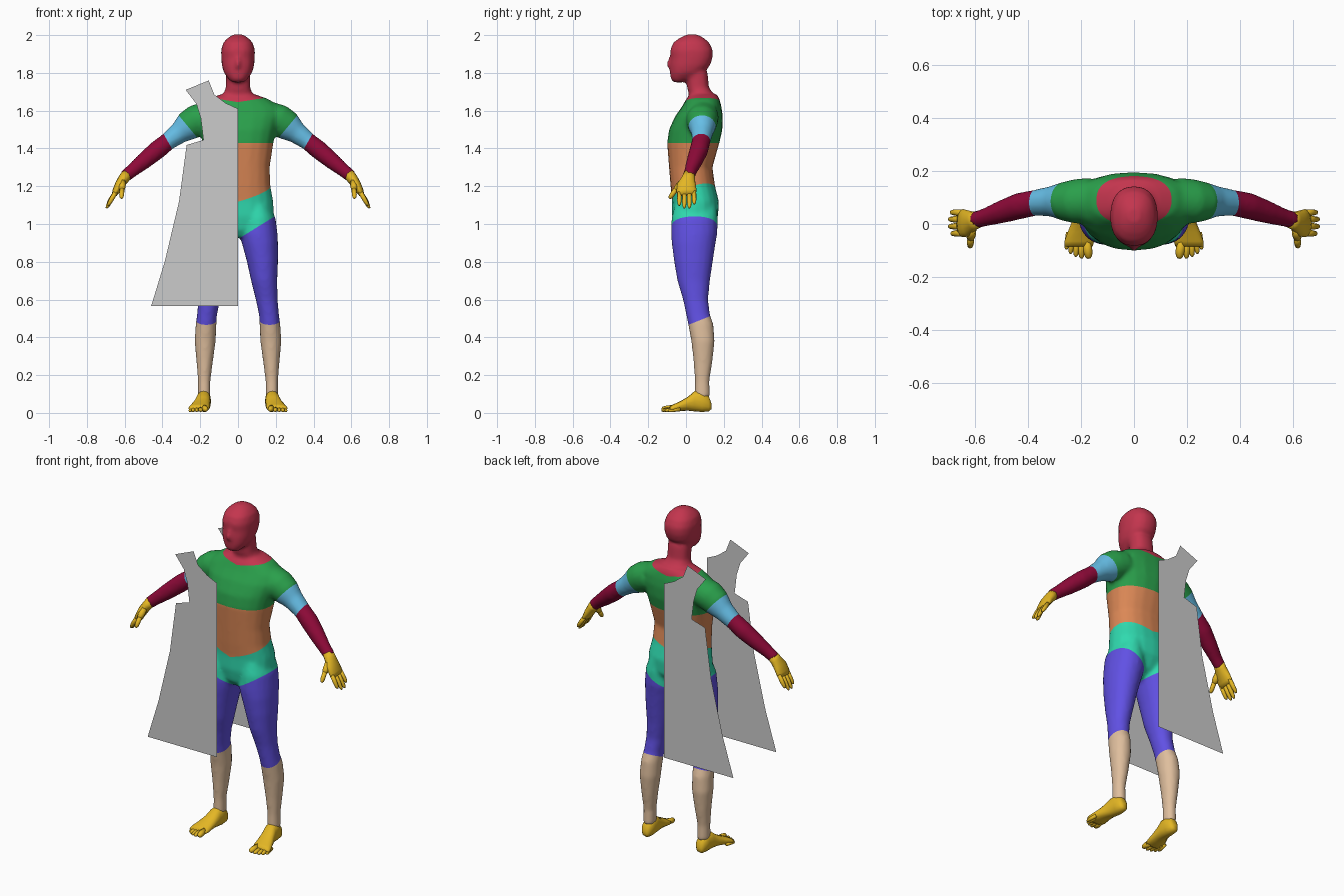
import bpy, bmesh, math
from mathutils import Vector as V

if "Cube" in bpy.data.objects:
    bpy.data.objects.remove(bpy.data.objects["Cube"])

X, Y, Z = V((1, 0, 0)), V((0, 1, 0)), V((0, 0, 1))


def material(name, rgb):
    m = bpy.data.materials.new(name)
    m.diffuse_color = [c ** 2.2 for c in rgb] + [1]
    m.use_nodes = True
    m.node_tree.nodes["Principled BSDF"].inputs["Base Color"].default_value = m.diffuse_color
    return m


COLOURS = {"red": (.76, .22, .31), "green": (.18, .62, .3), "orange": (.86, .53, .34),
           "teal": (.2, .85, .68), "purple": (.38, .32, .89), "beige": (.87, .74, .61),
           "blue": (.4, .74, .9), "maroon": (.55, .07, .23), "yellow": (.89, .71, .16)}
MATS = {k: material(k, c) for k, c in COLOURS.items()}
ORDER = list(COLOURS)


def make(name, bm, mats=()):
    me = bpy.data.meshes.new(name)
    bm.to_mesh(me)
    bm.free()
    for m in mats:
        me.materials.append(MATS[m])
    ob = bpy.data.objects.new(name, me)
    bpy.context.collection.objects.link(ob)
    return ob


def loft(bm, sections, n=20):
    """Closed skin over sections (centre, axis u, axis v, radius a, radius b, exponent)."""
    rings = []
    for c, u, v, a, b, e in sections:
        ring = []
        for i in range(n):
            t = 2 * math.pi * i / n
            p, q = math.cos(t), math.sin(t)
            p = math.copysign(abs(p) ** (2 / e), p)
            q = math.copysign(abs(q) ** (2 / e), q)
            ring.append(bm.verts.new(c + u * a * p + v * b * q))
        rings.append(ring)
    faces = [bm.faces.new(rings[0]), bm.faces.new(rings[-1])]
    for r, s in zip(rings, rings[1:]):
        faces += [bm.faces.new((r[i], r[(i + 1) % n], s[(i + 1) % n], s[i])) for i in range(n)]
    for f in faces:
        f.smooth = True
    bmesh.ops.recalc_face_normals(bm, faces=faces)


def stack(bm, rows, e=2.2):
    """Horizontal sections: z, x0, x1, y0, y1."""
    loft(bm, [(V(((a + b) / 2, (c + d) / 2, z)), X, Y, (b - a) / 2, (d - c) / 2, e)
              for z, a, b, c, d in rows])


def limb(bm, rows, n=16, side=Y, s=1):
    """Sections square to a path: x, y, z, radius along side axis, other radius."""
    pts = [V((s * r[0], r[1], r[2])) for r in rows]
    out = []
    for i, r in enumerate(rows):
        d = (pts[min(i + 1, len(pts) - 1)] - pts[max(i - 1, 0)]).normalized()
        u = (side - d * side.dot(d)).normalized()
        out.append((pts[i], u, d.cross(u), r[3], r[4], 2))
    loft(bm, out, n)


def digit(bm, a, b, r, s, side):
    a, b = V(a), V(b)
    limb(bm, [(*a.lerp(b, t), r * k, r * k)
              for t, k in ((0, 1), (.6, 1), (.88, .8), (1, .35))], 8, side, s)


# Body volumes: torso, neck, head, nose
TORSO = [(.93, .04, -.03, .08), (.97, .12, -.06, .13), (1.04, .19, -.074, .17),
         (1.12, .187, -.074, .174), (1.2, .172, -.082, .154), (1.3, .168, -.09, .14),
         (1.43, .188, -.1, .177), (1.5, .203, -.09, .193), (1.57, .225, -.058, .195),
         (1.62, .22, -.022, .188), (1.66, .165, .0, .178), (1.685, .095, .02, .165)]
NECK = [(1.63, .11, .03, .16), (1.68, .08, .017, .155), (1.72, .065, .006, .122), (1.8, .065, 0, .115)]
HEAD = [(1.75, .032, -.068, -.015), (1.77, .052, -.081, .035), (1.8, .075, -.086, .095),
        (1.84, .086, -.086, .128), (1.88, .089, -.081, .141), (1.92, .09, -.084, .143),
        (1.96, .078, -.068, .123), (1.985, .055, -.035, .095), (2.003, .024, .005, .06)]
NOSE = [(1.83, .015, -.1, -.05), (1.85, .015, -.104, -.05), (1.89, .01, -.088, -.05)]
body = bmesh.new()
for part in (TORSO, NECK, HEAD, NOSE):
    stack(body, [(z, -h, h, a, b) for z, h, a, b in part], 2.3)

# Legs and arms, both sides
LEG = [(1.1, .03, .17, -.06, .16), (1.03, .015, .199, -.077, .168), (.95, .007, .209, -.079, .166),
       (.9, .02, .212, -.076, .157), (.8, .047, .212, -.063, .142), (.7, .069, .208, -.046, .127),
       (.6, .094, .21, -.016, .117), (.52, .111, .217, .001, .127), (.47, .114, .224, .011, .145),
       (.38, .118, .23, .028, .152), (.27, .133, .22, .04, .14), (.17, .146, .212, .047, .124),
       (.08, .146, .212, .045, .127)]
ARM = [(.16, .09, 1.57, .085, .08), (.22, .085, 1.548, .084, .085), (.262, .085, 1.52, .074, .08),
       (.31, .085, 1.483, .058, .058), (.37, .08, 1.438, .049, .047), (.43, .068, 1.39, .05, .05),
       (.5, .045, 1.332, .043, .044), (.56, .025, 1.283, .034, .036), (.6, .015, 1.25, .032, .033)]
for s in (1, -1):
    stack(body, [(z, *sorted((s * a, s * b)), c, d) for z, a, b, c, d in LEG], 2.1)
    limb(body, ARM, 20, Y, s)

# Fuse the volumes into one smooth skin
raw = make("body_volumes", body)
mod = raw.modifiers.new("fuse", 'REMESH')
mod.mode, mod.voxel_size = 'VOXEL', .011
mod = raw.modifiers.new("soften", 'SMOOTH')
mod.factor, mod.iterations = .5, 5
skin = bpy.data.meshes.new_from_object(raw.evaluated_get(bpy.context.evaluated_depsgraph_get()))
bpy.data.objects.remove(raw)
bm = bmesh.new()
bm.from_mesh(skin)

# Colour borders: point, normal, reach (right side, mirrored)
CUTS = {"neck": ((0, .05, 1.645), (-.16, 0, 1), .25), "chest": ((0, .05, 1.43), (0, 0, 1), .3),
        "waist": ((0, 0, 1.14), (-.3, -.3, 1), .3), "hip": ((0, 0, .92), (-.62, 0, 1), .33),
        "knee": ((.17, .01, .465), (0, -.4, 1), .2), "shoulder": ((.268, .08, 1.52), (.77, 0, -.64), .13),
        "elbow": ((.372, .08, 1.438), (.87, 0, -.5), .1)}
for s in (1, -1):
    for p, n, reach in CUTS.values():
        p, n = V((p[0] * s, p[1], p[2])), V((n[0] * s, n[1], n[2])).normalized()
        near = [f for f in bm.faces if f.calc_center_median().x * s > -.001
                and (f.calc_center_median() - p).length < reach]
        geom = near + list({e for f in near for e in f.edges}) + list({v for f in near for v in f.verts})
        bmesh.ops.bisect_plane(bm, geom=geom, dist=1e-5, plane_co=p, plane_no=n)


def colour(c):
    c = V((abs(c.x), c.y, c.z))
    above = lambda k: (c - V(CUTS[k][0])).dot(V(CUTS[k][1])) > 0
    if c.x > .2 and c.z > 1.2 and above("shoulder"):
        return "maroon" if above("elbow") else "blue"
    for k, name in (("neck", "red"), ("chest", "green"), ("waist", "orange"),
                    ("hip", "teal"), ("knee", "purple")):
        if above(k):
            return name
    return "beige"


for f in bm.faces:
    f.material_index = ORDER.index(colour(f.calc_center_median()))
    f.smooth = True
make("body", bm, ORDER)

# Hands and feet
PALM = [(.585, .018, 1.265, .031, .03), (.605, .012, 1.24, .036, .029), (.627, .003, 1.208, .05, .025),
        (.645, .003, 1.175, .053, .02), (.655, .005, 1.155, .047, .014)]
FOOT = [(.135, .18, .016, .02, .05), (.12, .18, .03, .008, .09), (.085, .18, .037, .005, .118),
        (.045, .183, .038, .008, .115), (.01, .19, .043, .012, .085), (-.03, .199, .05, .01, .062),
        (-.065, .206, .056, .006, .046), (-.085, .209, .053, .008, .036)]
FINGERS = [(-.036, .688, 1.098), (-.009, .697, 1.084), (.018, .697, 1.084), (.044, .69, 1.105)]
TOES = [(.17, -.13, .017), (.197, -.13, .012), (.219, -.123, .011), (.239, -.112, .011), (.255, -.096, .01)]
for s, tag in ((1, "left"), (-1, "right")):
    bm = bmesh.new()
    limb(bm, PALM, 16, Y, s)
    for y, x, z in FINGERS:
        digit(bm, (.644, y * .95, 1.175), (x, y, z), .012, s, Y)
    digit(bm, (.612, -.015, 1.225), (.615, -.058, 1.178), .019, s, X)
    digit(bm, (.614, -.05, 1.188), (.617, -.088, 1.135), .013, s, X)
    make(tag + "_hand", bm, ["yellow"])
    bm = bmesh.new()
    loft(bm, [(V((s * cx, y, (a + b) / 2)), X, Z, w, (b - a) / 2, 2.3) for y, cx, w, a, b in FOOT], 16)
    for x, y, r in TOES:
        digit(bm, (x * .8 + .042, y + .065, r + .009), (x, y, r + .001), r, s, X)
    make(tag + "_foot", bm, ["yellow"])

# Flat garment panels, front and back
OUTLINE = [(0, .565), (0, 1.61), (-.065, 1.64), (-.125, 1.685), (-.155, 1.76), (-.277, 1.71),
           (-.22, 1.635), (-.197, 1.56), (-.183, 1.445), (-.272, 1.418), (-.312, 1.12),
           (-.388, .8), (-.46, .565)]
for name, y in (("front_panel", -.2), ("back_panel", .207)):
    bm = bmesh.new()
    f = bm.faces.new([bm.verts.new((x, y, z)) for x, z in OUTLINE])
    f.normal_update()
    if f.normal.y * y < 0:
        f.normal_flip()
    make(name, bm)
